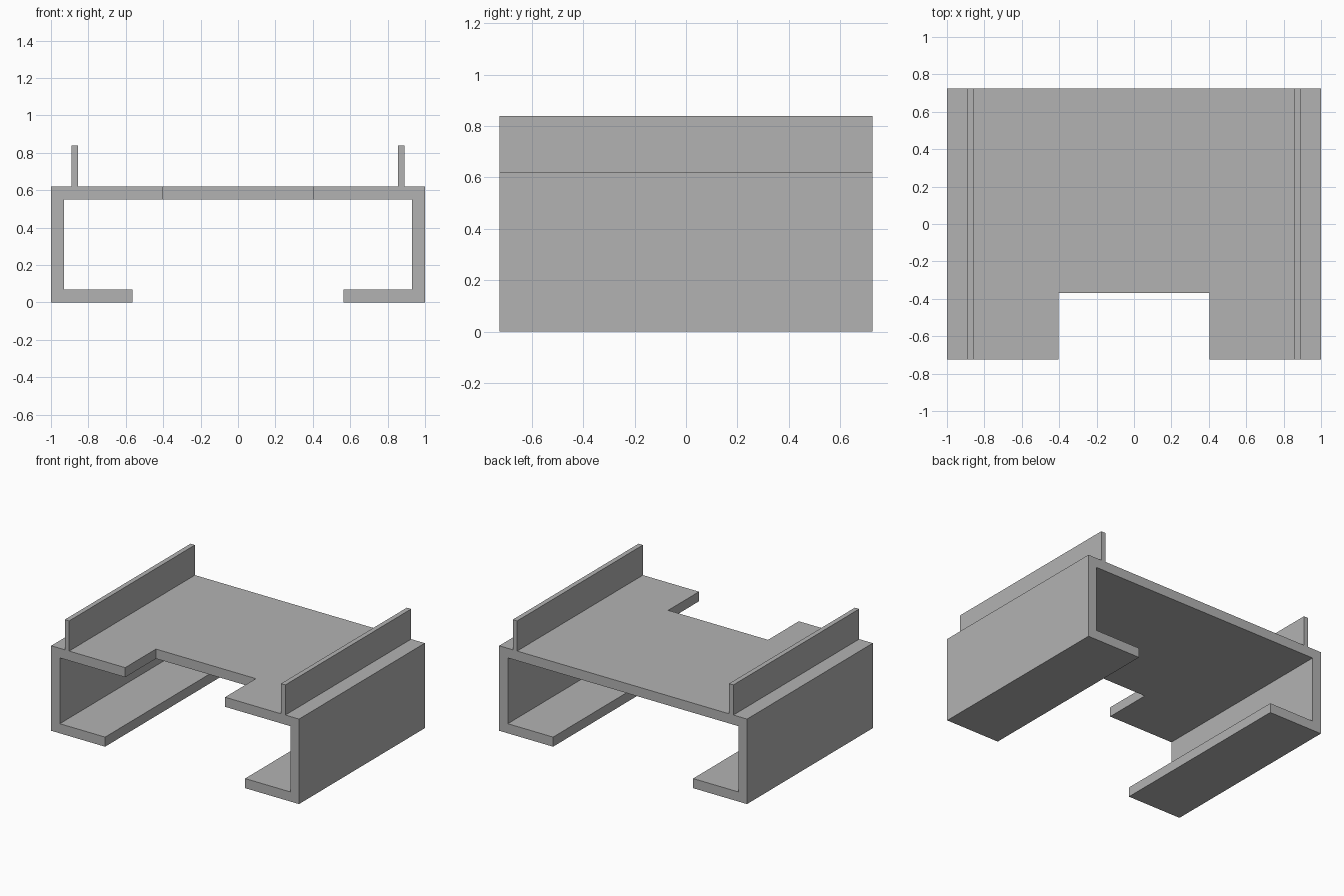
import bpy
import bmesh

cube = bpy.data.objects.get("Cube")
if cube:
    bpy.data.objects.remove(cube, do_unlink=True)

DEPTH = 0.725      # half depth along y
TOP = 0.62         # top of the deck
WALL = 0.07        # sheet thickness

grey = bpy.data.materials.new("plain grey")
grey.use_nodes = True
colour = (0.45, 0.45, 0.45, 1)
grey.diffuse_color = colour
grey.node_tree.nodes["Principled BSDF"].inputs["Base Color"].default_value = colour


def extrude_outline(name, points, direction):
    """Make a solid by extruding a flat outline."""
    bm = bmesh.new()
    face = bm.faces.new([bm.verts.new(p) for p in points])
    result = bmesh.ops.extrude_face_region(bm, geom=[face])
    moved = [v for v in result["geom"] if isinstance(v, bmesh.types.BMVert)]
    bmesh.ops.translate(bm, verts=moved, vec=direction)
    bmesh.ops.recalc_face_normals(bm, faces=bm.faces)
    mesh = bpy.data.meshes.new(name)
    bm.to_mesh(mesh)
    bm.free()
    mesh.materials.append(grey)
    obj = bpy.data.objects.new(name, mesh)
    bpy.context.collection.objects.link(obj)
    return obj


# Bracket section: right half from deck centre over the rail, down to the inner lip
half = [(0.855, TOP), (0.855, 0.84), (0.89, 0.84), (0.89, TOP),
        (1, TOP), (1, 0), (0.565, 0), (0.565, WALL),
        (1 - WALL, WALL), (1 - WALL, TOP - WALL)]
section = half + [(-x, z) for x, z in reversed(half)]
bracket = extrude_outline("bracket_body", [(x, -DEPTH, z) for x, z in section],
                          (0, 2 * DEPTH, 0))

# Rectangular notch in the front of the deck
notch = [(-0.403, -1), (0.403, -1), (0.403, -0.37), (-0.403, -0.37)]
cutter = extrude_outline("notch_cutter", [(x, y, 0.4) for x, y in notch], (0, 0, 0.35))
cutter.hide_render = True
cutter.hide_set(True)

cut = bracket.modifiers.new("front notch", "BOOLEAN")
cut.operation = "DIFFERENCE"
cut.solver = "EXACT"
cut.object = cutter

# Bake the cut and drop the helper
bpy.context.view_layer.objects.active = bracket
bracket.select_set(True)
bpy.ops.object.modifier_apply(modifier=cut.name)
bpy.data.objects.remove(cutter, do_unlink=True)
